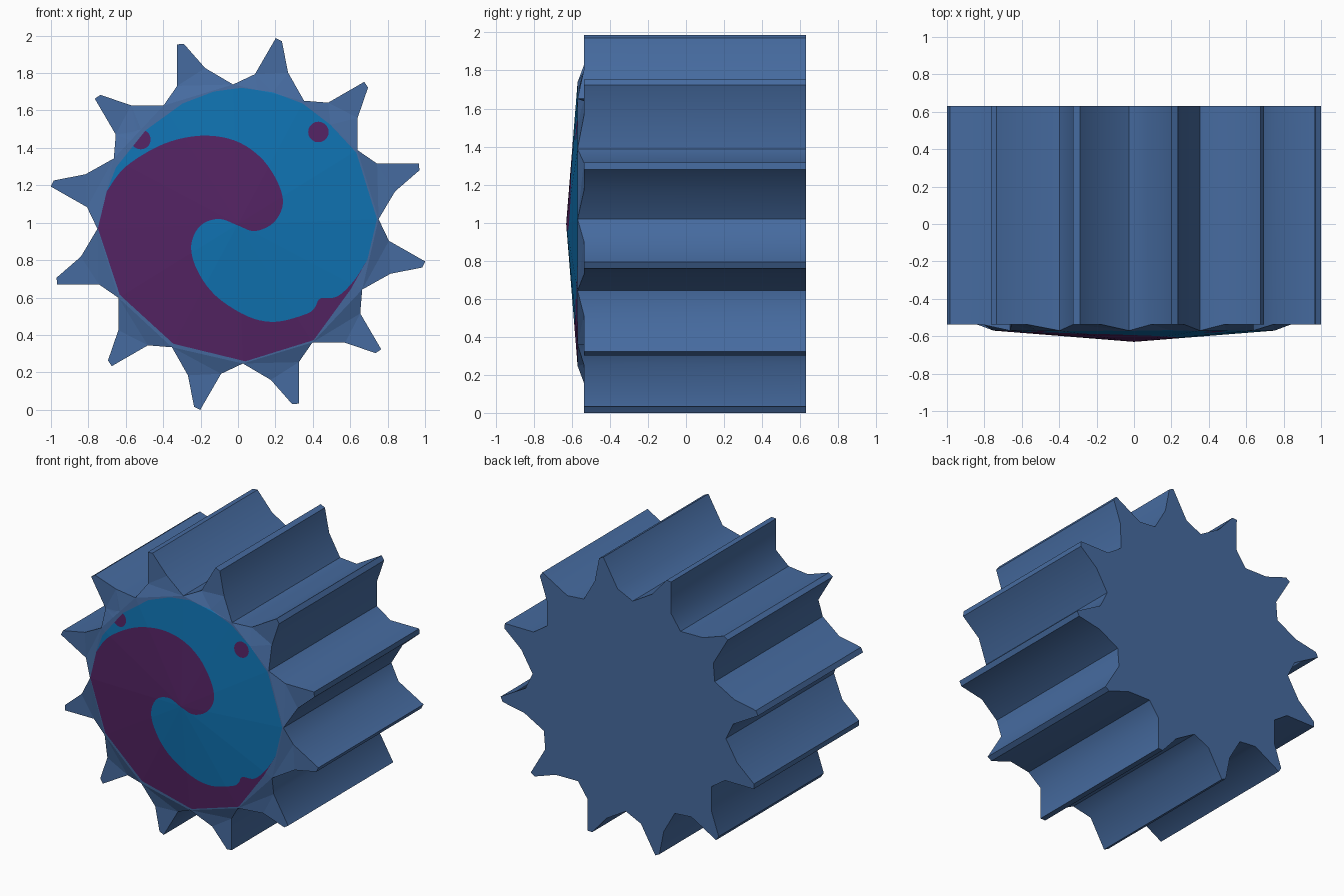
import bpy, bmesh, math
from mathutils import Vector
from mathutils.geometry import delaunay_2d_cdt

if "Cube" in bpy.data.objects:
    bpy.data.objects.remove(bpy.data.objects["Cube"])

CZ, ZS = 0.993, 0.9925          # hub height, slight vertical squash
N = 12


def material(name, rgb):
    m = bpy.data.materials.new(name)
    m.diffuse_color = (*rgb, 1)
    m.use_nodes = True
    m.node_tree.nodes["Principled BSDF"].inputs["Base Color"].default_value = m.diffuse_color
    return m


def polar(r, deg):
    a = math.radians(deg)
    return Vector((r * math.cos(a), r * math.sin(a) * ZS))


def grid_points(pts, s=0.988):
    return [Vector((x, z - CZ)) * s for x, z in pts]


def inside(p, poly):
    hit = False
    for a, b in zip(poly, poly[1:] + poly[:1]):
        if (a.y > p.y) != (b.y > p.y) and p.x < a.x + (p.y - a.y) * (b.x - a.x) / (b.y - a.y):
            hit = not hit
    return hit


def spline(pts, steps=5):
    """Smooth open curve through the points."""
    q = [pts[0]] + pts + [pts[-1]]
    out = []
    for i in range(len(pts) - 1):
        a, b, c, d = q[i:i + 4]
        for k in range(steps):
            t = k / steps
            out.append(0.5 * (2 * b + (c - a) * t + (2 * a - 5 * b + 4 * c - d) * t * t
                              + (3 * b - a - 3 * c + d) * t ** 3))
    return out + [pts[-1]]


def front_y(p):
    """Shallow twelve-sided cone, then a bevel at the tooth roots."""
    q = Vector((p.x, p.y / ZS))
    ap = 0.752 * math.cos(math.pi / N)
    f = max(q.x * math.cos(a) + q.y * math.sin(a)
            for a in (math.radians(17 + 30 * i) for i in range(N))) / ap
    if f <= 1.0001:
        return -0.63 + 0.06 * f
    return min(-0.57 + (f - 1) * 0.4, -0.537)


# gear profile: valley, flank, two tip corners, flank
outline, roots = [], []
for i in range(N):
    a = 30 * i
    roots.append(polar(0.752, a + 2))
    outline += [roots[-1], polar(0.858, a + 11.8), polar(1.012, a + 16.6),
                polar(1.021, a + 18.6), polar(0.812, a + 23.6)]

# painted disc and swirl outlines
lower = grid_points([(-.71, 1.17), (-.758, .97), (-.64, .61), (-.35, .345), (.04, .25),
                     (.41, .365), (.61, .64), (.7, .8)])
upper = grid_points([(.752, 1.02), (.64, 1.38), (.5, 1.53), (.35, 1.645), (.19, 1.705),
                     (.02, 1.73), (-.13, 1.71), (-.3, 1.645), (-.5, 1.5), (-.66, 1.3)])
curl = grid_points([(.7, .8), (.62, .69), (.53, .605), (.44, .595), (.41, .545), (.36, .51),
                    (.2, .47), (.05, .5), (-.12, .61), (-.22, .75), (-.25, .88), (-.2, .985),
                    (-.1, 1.02), (0, .985), (.09, .955), (.19, 1.0), (.24, 1.1), (.21, 1.22),
                    (.12, 1.35), (-.02, 1.44), (-.2, 1.465), (-.4, 1.42), (-.6, 1.3),
                    (-.71, 1.17)], 1)
curl[0], curl[-1] = lower[-1], lower[0]
disc = lower + upper
swirl = lower + spline(curl)[1:-1]
dots = [[Vector((x + r * math.cos(k * math.pi / 10), z - CZ + r * math.sin(k * math.pi / 10)))
         for k in range(20)] for x, z, r in ((-.52, 1.445, .053), (.43, 1.485, .055))]

# cut the front face along all outlines
pts, edges = [], []


def add_loop(poly):
    s = len(pts)
    pts.extend(poly)
    edges.extend((s + i, s + (i + 1) % len(poly)) for i in range(len(poly)))


add_loop(outline)
add_loop(disc)
add_loop(swirl)
for d in dots:
    add_loop(d)
pts.append(Vector((0, 0)))
for i in range(N):
    edges += [(5 * i, len(pts) - 1), (5 * i, 5 * ((i + 1) % N)), (5 * i + 1, 5 * i + 4)]
cv, _, cf = delaunay_2d_cdt(pts, edges, [], 0, 1e-5)[:3]

bm = bmesh.new()
bv = [bm.verts.new((p.x, front_y(p), p.y + CZ)) for p in cv]
for f in cf:
    c = sum((cv[i] for i in f), Vector((0, 0))) / len(f)
    if not inside(c, outline):
        continue
    face = bm.faces.new([bv[i] for i in f])
    if inside(c, disc):
        purple = inside(c, swirl) or any(inside(c, d) for d in dots)
        face.material_index = 2 if purple else 1
bmesh.ops.delete(bm, geom=[v for v in bm.verts if not v.link_faces], context='VERTS')

# toothed sides and flat back
rim = [e for e in bm.edges if e.is_boundary]
new = bmesh.ops.extrude_edge_only(bm, edges=rim)['geom']
for v in new:
    if isinstance(v, bmesh.types.BMVert):
        v.co.y = 0.63
for f in new:
    if isinstance(f, bmesh.types.BMFace):
        f.material_index = 0
back = [e for e in bm.edges if e.is_boundary]
for f in bmesh.ops.contextual_create(bm, geom=back)['faces']:
    f.material_index = 0
bmesh.ops.recalc_face_normals(bm, faces=bm.faces)

mesh = bpy.data.meshes.new("toothed_wheel")
bm.to_mesh(mesh)
bm.free()
for m in (material("steel blue", (.061, .147, .350)),
          material("bright blue", (.005, .171, .445)),
          material("dark purple", (.088, .017, .125))):
    mesh.materials.append(m)
wheel = bpy.data.objects.new("toothed_wheel", mesh)
bpy.context.collection.objects.link(wheel)

# smooth tooth flanks, flat front and back
bpy.context.view_layer.objects.active = wheel
wheel.select_set(True)
bpy.ops.object.shade_smooth_by_angle(angle=math.radians(35))
for p in mesh.polygons:
    if abs(p.normal.y) > 0.3:
        p.use_smooth = False
